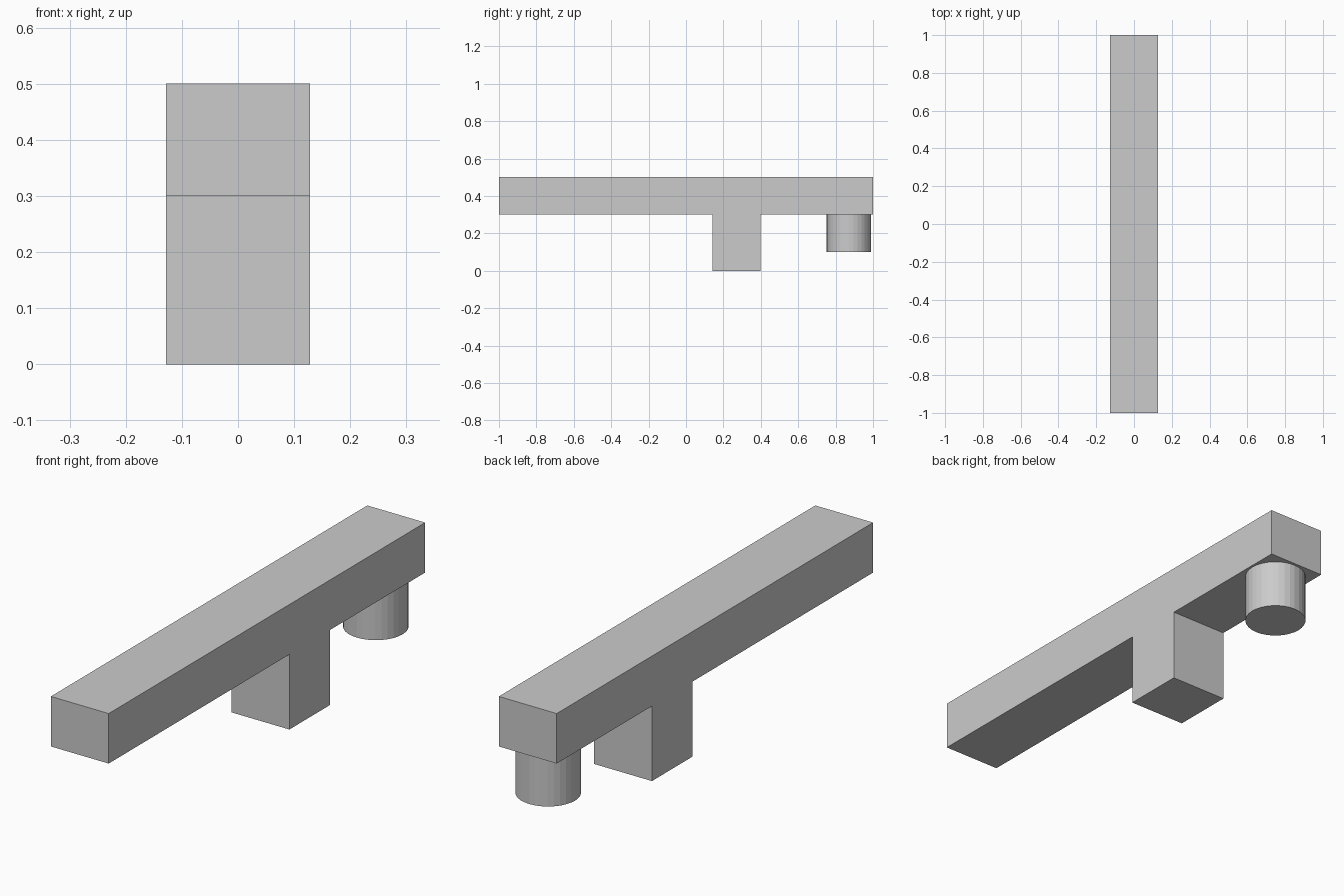
import bpy
import bmesh

if "Cube" in bpy.data.objects:
    bpy.data.objects.remove(bpy.data.objects["Cube"])

HALF_WIDTH = 0.128

# Beam and post: one T-shaped side profile (y, z) extruded across x
profile = [(-1, 0.3), (0.142, 0.3), (0.142, 0), (0.398, 0),
           (0.398, 0.3), (1, 0.3), (1, 0.5), (-1, 0.5)]
bm = bmesh.new()
side = bm.faces.new([bm.verts.new((-HALF_WIDTH, y, z)) for y, z in profile])
extruded = bmesh.ops.extrude_face_region(bm, geom=[side])["geom"]
bmesh.ops.translate(bm, vec=(2 * HALF_WIDTH, 0, 0),
                    verts=[v for v in extruded if isinstance(v, bmesh.types.BMVert)])
bmesh.ops.recalc_face_normals(bm, faces=bm.faces)
mesh = bpy.data.meshes.new("beam_with_post")
bm.to_mesh(mesh)
bm.free()
bpy.context.collection.objects.link(bpy.data.objects.new("beam_with_post", mesh))

# Round peg under the back end of the beam
bpy.ops.mesh.primitive_cylinder_add(vertices=32, radius=0.119, depth=0.2,
                                    location=(0, 0.871, 0.2))
bpy.context.object.name = "round_peg"
